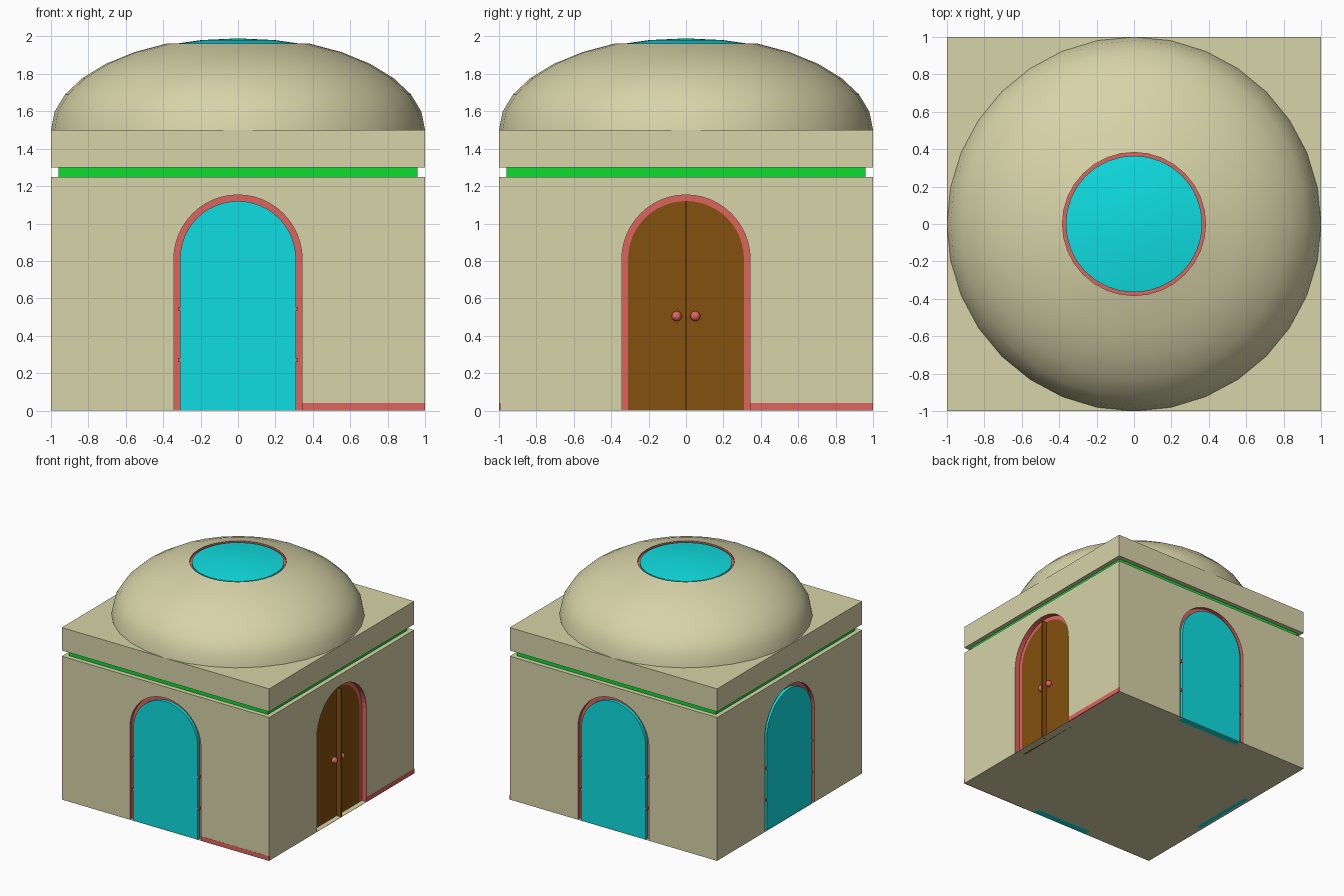
import bpy, bmesh, math
from mathutils import Matrix, Vector

if "Cube" in bpy.data.objects:
    bpy.data.objects.remove(bpy.data.objects["Cube"])


def material(name, *rgb):
    lin = [((c / 255 + 0.055) / 1.055) ** 2.4 for c in rgb]
    m = bpy.data.materials.new(name)
    m.diffuse_color = (*lin, 1)
    m.use_nodes = True
    m.node_tree.nodes["Principled BSDF"].inputs["Base Color"].default_value = m.diffuse_color
    return m


SAND = material("sand", 215, 211, 168)
RED = material("red_trim", 222, 100, 95)
GREEN = material("green_band", 11, 222, 48)
CYAN = material("cyan_glass", 15, 222, 225)
BROWN = material("brown_wood", 132, 80, 14)


def finish(name, bm, mat, side=0, smooth=False, recalc=True):
    """Turn a bmesh into an object; side turns it from the front by 90 degree steps."""
    bmesh.ops.remove_doubles(bm, verts=bm.verts, dist=1e-5)
    if recalc:
        bmesh.ops.recalc_face_normals(bm, faces=bm.faces)
    bm.transform(Matrix.Rotation(side * math.pi / 2, 4, 'Z'))
    me = bpy.data.meshes.new(name)
    bm.to_mesh(me)
    bm.free()
    me.materials.append(mat)
    ob = bpy.data.objects.new(name, me)
    bpy.context.collection.objects.link(ob)
    if smooth:
        bpy.context.view_layer.objects.active = ob
        ob.select_set(True)
        bpy.ops.object.shade_smooth_by_angle(angle=math.radians(35))
        ob.select_set(False)
    return ob


def box(name, mat, lo, hi, side=0):
    lo, hi = Vector(lo), Vector(hi)
    bm = bmesh.new()
    bmesh.ops.create_cube(bm, size=1)
    bm.transform(Matrix.Translation((lo + hi) / 2) @ Matrix.Diagonal((*(hi - lo), 1)))
    return finish(name, bm, mat, side)


def arch(r, steps=24):
    """Arch outline from bottom left over the top to bottom right, as (x, z)."""
    curve = [(-r * math.cos(math.pi * i / steps), 0.81 + r * math.sin(math.pi * i / steps))
             for i in range(steps + 1)]
    return [(-r, 0)] + curve + [(r, 0)]


def flat(name, mat, pts, depth, side):
    """One flat outward-facing polygon, set back from the wall plane by depth."""
    bm = bmesh.new()
    f = bm.faces.new([bm.verts.new((x, depth - 1, z)) for x, z in pts])
    f.normal_update()
    if f.normal.y > 0:
        f.normal_flip()
    return finish(name, bm, mat, side, recalc=False)


def strips(name, mat, rows, side):
    """Quad strips between successive rows of points."""
    bm = bmesh.new()
    vr = [[bm.verts.new(p) for p in row] for row in rows]
    for a, b in zip(vr, vr[1:]):
        for i in range(len(a) - 1):
            bm.faces.new((a[i], a[i + 1], b[i + 1], b[i]))
    return finish(name, bm, mat, side)


def prism(name, mat, pts, d0, d1, side):
    """Solid outline between two depths."""
    bm = bmesh.new()
    f = bm.faces.new([bm.verts.new((x, d0 - 1, z)) for x, z in pts])
    ext = bmesh.ops.extrude_face_region(bm, geom=[f], use_keep_orig=True)
    vs = [v for v in ext['geom'] if isinstance(v, bmesh.types.BMVert)]
    bmesh.ops.translate(bm, verts=vs, vec=(0, d1 - d0, 0))
    return finish(name, bm, mat, side)


def revolve(name, mat, profile, n=32, smooth=True):
    bm = bmesh.new()
    vs = [bm.verts.new((r, 0, z)) for r, z in profile]
    es = [bm.edges.new(p) for p in zip(vs, vs[1:])]
    bmesh.ops.spin(bm, geom=vs + es, axis=(0, 0, 1), cent=(0, 0, 0),
                   angle=2 * math.pi, steps=n, use_merge=True)
    return finish(name, bm, mat, smooth=smooth)


OUT, INN = 0.343, 0.31

# Four walls, each with an arched opening: doors on the right, glass elsewhere
for side, label in enumerate(("front", "right", "back", "left")):
    door = side == 1
    depth = 0.045 if door else 0.03
    flat(label + "_wall", SAND, [(-1, 0)] + arch(OUT) + [(1, 0), (1, 1.25), (-1, 1.25)], 0, side)
    strips(label + "_arch_frame", RED, [
        [(x, -1, z) for x, z in arch(OUT)],
        [(x, depth - 1, z) for x, z in arch(OUT)],
        [(x, depth - 1, z) for x, z in arch(INN)]], side)
    if door:
        prism("door_leaves", BROWN, arch(INN), depth, 0.08, side)
        box("door_centre_strip", BROWN, (-0.005, -0.998, 0), (0.005, -0.95, 1.118), side)
        for s in (-1, 1):
            bm = bmesh.new()
            bmesh.ops.create_uvsphere(bm, u_segments=16, v_segments=8, radius=0.027,
                                      matrix=Matrix.Translation((s * 0.05, -0.965, 0.505)))
            finish("door_knob", bm, RED, side, smooth=True)
    else:
        prism(label + "_window_glass", CYAN, arch(INN), 0.002, 0.06, side)
        for s in (-1, 1):
            for z in (0.27, 0.545):
                box("window_clip", RED, (s * 0.315 - 0.007, -0.999, z - 0.01),
                    (s * 0.315 + 0.007, -0.96, z + 0.01), side)
    # Red skirting on one half of the front and right walls
    if side < 2:
        box(label + "_skirting", RED, (OUT, -1.001, 0), (1, -0.99, 0.04), side)

# Floor, wall top, green band and roof slab
box("floor", SAND, (-1, -1, 0), (1, 1, 0.002))
box("wall_top", SAND, (-1, -1, 1.248), (1, 1, 1.25))
box("green_band", GREEN, (-0.96, -0.96, 1.25), (0.96, 0.96, 1.3))
box("roof_slab", SAND, (-1, -1, 1.3), (1, 1, 1.5))

# Dome with a round skylight
ring = [math.pi / 16 * i for i in range(7)]
revolve("dome", SAND, [(math.cos(a), 1.5 + 0.5 * math.sin(a)) for a in ring])
revolve("skylight_rim", RED, [(0.383, 1.962), (0.383, 1.945), (0.36, 1.945)], smooth=False)
revolve("skylight_glass", CYAN, [(0.365, 1.93), (0.365, 1.957), (0.195, 1.981), (0, 1.99)])
